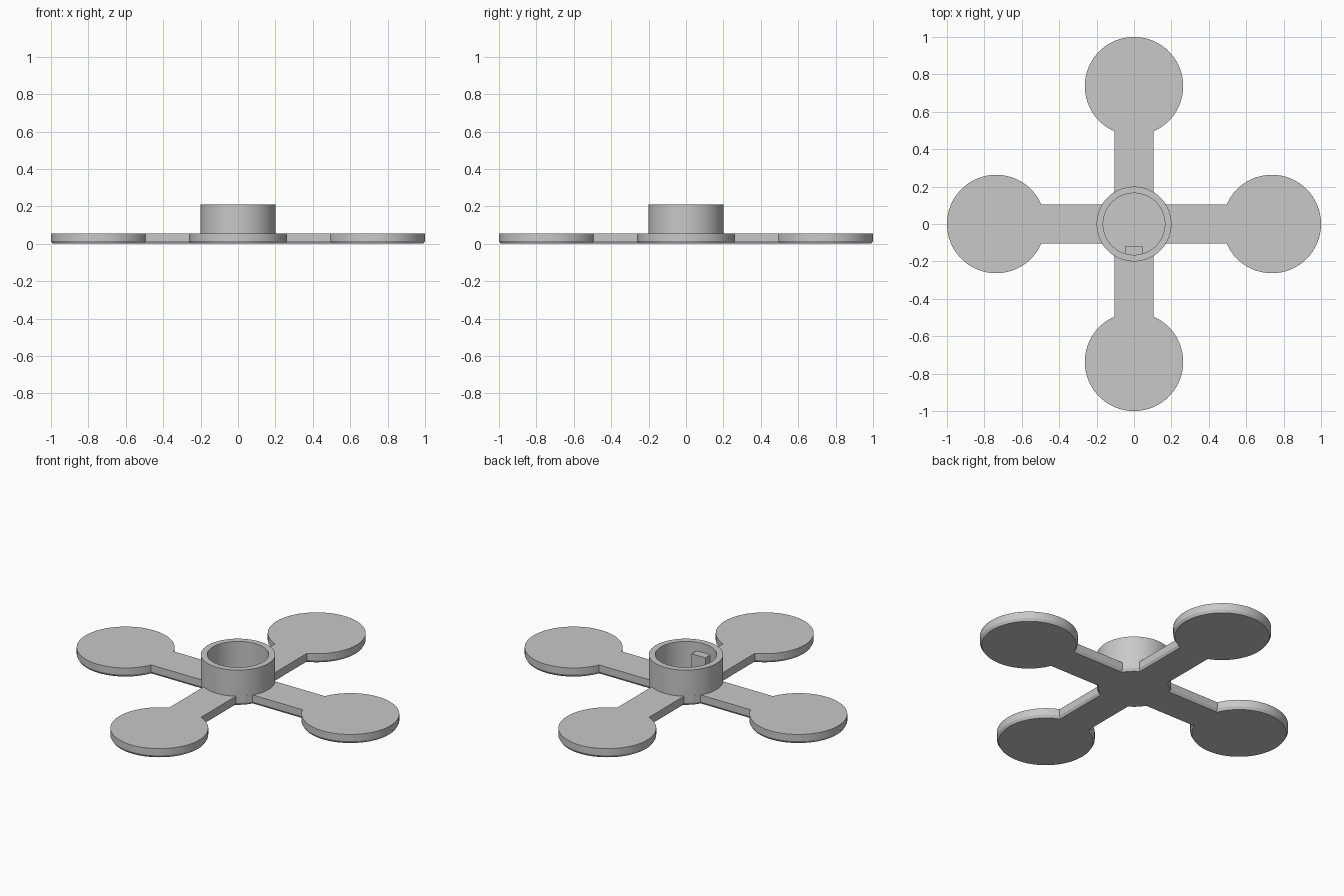
import bpy, bmesh, math

if "Cube" in bpy.data.objects:
    bpy.data.objects.remove(bpy.data.objects["Cube"])

# Main dimensions
HUB_R, BORE_R, HUB_TOP = 0.20, 0.165, 0.21
DISC_R, DISC_C, ARM_W = 0.263, 0.737, 0.105
PLATE_TOP, CHAMFER_Z, CHAMFER_IN = 0.055, 0.015, 0.009

grey = bpy.data.materials.new("plain grey")
grey.diffuse_color = (0.58, 0.58, 0.58, 1)
grey.use_nodes = True
grey.node_tree.nodes["Principled BSDF"].inputs["Base Color"].default_value = grey.diffuse_color


def finish(bm, name, smooth=True):
    bmesh.ops.recalc_face_normals(bm, faces=bm.faces)
    mesh = bpy.data.meshes.new(name)
    bm.to_mesh(mesh)
    bm.free()
    mesh.materials.append(grey)
    obj = bpy.data.objects.new(name, mesh)
    bpy.context.collection.objects.link(obj)
    if smooth:
        bpy.ops.object.select_all(action='DESELECT')
        obj.select_set(True)
        bpy.context.view_layer.objects.active = obj
        bpy.ops.object.shade_smooth_by_angle(angle=math.radians(25))
    return obj


def arc(cx, r, a0, a1, n):
    return [(cx + r * math.cos(a0 + (a1 - a0) * i / n),
             r * math.sin(a0 + (a1 - a0) * i / n)) for i in range(n + 1)]


def outline(inset):
    """Cross of four arms with round ends, shrunk by an inset."""
    w, r, R = ARM_W - inset, HUB_R - inset, DISC_R - inset
    hub_a, disc_a = math.asin(w / r), math.pi - math.asin(w / R)
    quarter = arc(DISC_C, R, -disc_a, disc_a, 72)
    quarter += arc(0, r, hub_a, math.pi / 2 - hub_a, 10)
    pts = []
    for c, s in ((1, 0), (0, 1), (-1, 0), (0, -1)):
        pts += [(x * c - y * s, x * s + y * c) for x, y in quarter]
    return pts


def loft(bm, loops):
    """Join rings of equal point count with quads."""
    for a, b in zip(loops, loops[1:]):
        for i in range(len(a)):
            j = (i + 1) % len(a)
            bm.faces.new((a[i], a[j], b[j], b[i]))


# Flat cross plate with chamfered lower edge
bm = bmesh.new()
loops = [[bm.verts.new((x, y, z)) for x, y in outline(d)]
         for d, z in ((CHAMFER_IN, 0), (0, CHAMFER_Z), (0, PLATE_TOP))]
loft(bm, loops)
bm.faces.new(loops[0][::-1])
bm.faces.new(loops[-1])
finish(bm, "cross_plate")

# Hollow hub standing on the plate
bm = bmesh.new()
profile = ((HUB_R, PLATE_TOP), (HUB_R, HUB_TOP), (BORE_R, HUB_TOP), (BORE_R, PLATE_TOP))
loops = [[bm.verts.new((x, y, z)) for x, y in arc(0, r, 0, math.tau, 96)[:-1]]
         for r, z in profile]
loft(bm, loops)
finish(bm, "hub_ring")

# Small key block inside the bore
bm = bmesh.new()
bmesh.ops.create_cube(bm, size=1)
y0, y1, z1 = -0.175, -0.117, 0.157
for v in bm.verts:
    v.co = (v.co.x * 0.09, y1 if v.co.y > 0 else y0, z1 if v.co.z > 0 else PLATE_TOP)
finish(bm, "bore_key", smooth=False)
